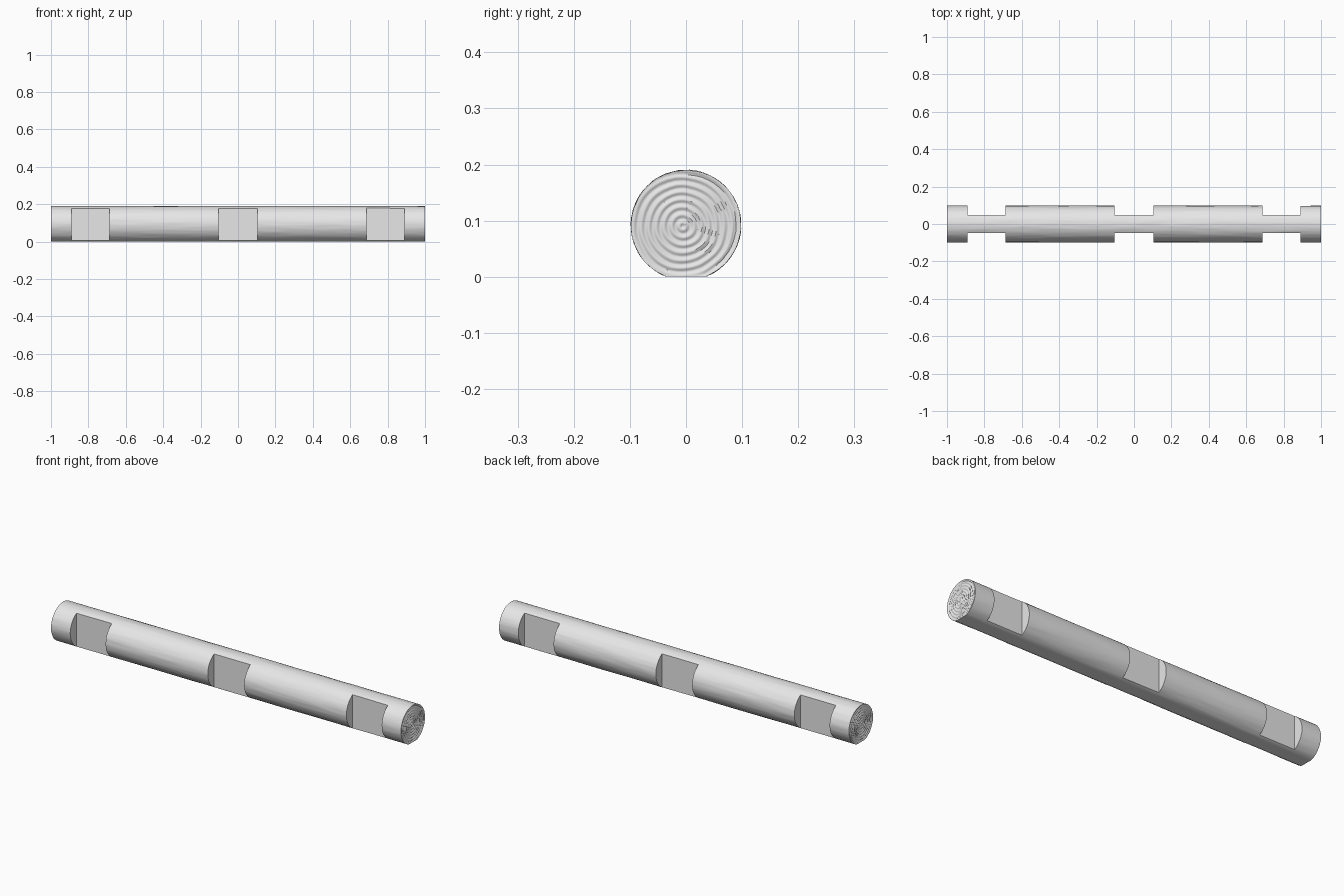
import bpy, bmesh, math
from mathutils import Vector, noise

RADIUS, AXIS_Z = 0.098, 0.092
SIDES, COLUMNS, RINGS = 96, 160, 48
RING_CENTRE = Vector((0, -0.006, 0.09))
RING_GAP, RING_DEPTH = 0.0135, 0.003

cube = bpy.data.objects.get("Cube")
if cube:
    bpy.data.objects.remove(cube, do_unlink=True)

wood = bpy.data.materials.new("pale grey wood")
wood.use_nodes = True
grey = (0.8, 0.8, 0.8, 1)
wood.diffuse_color = grey
wood.node_tree.nodes["Principled BSDF"].inputs["Base Color"].default_value = grey


def bark_point(x, angle):
    """Point on the log surface, with long grain and a flat underside."""
    c, s = math.cos(angle), math.sin(angle)
    grain = noise.noise(Vector((x * 5, c * 4, s * 4)))
    fine = noise.noise(Vector((x * 7, c * 12, s * 12 + 5)))
    r = RADIUS + 0.0008 * grain + 0.0008 * fine
    return Vector((x, r * c, max(0, AXIS_Z + r * s)))


def end_point(rim, t, side):
    """Point on a cut end, with growth rings sunk into it."""
    p = RING_CENTRE.lerp(Vector((0, rim.y, rim.z)), t)
    d = (p - RING_CENTRE).length + 0.002 * noise.noise(p * 25)
    wave = 0.5 + 0.5 * math.cos(math.tau * d / RING_GAP)
    fade = min(1, (1 - t) * 12)
    p.x = side * (1 - RING_DEPTH * wave * fade)
    return p


def bridge(bm, a, b):
    for i in range(SIDES):
        j = (i + 1) % SIDES
        bm.faces.new((a[i], a[j], b[j], b[i]))


# Log body
bm = bmesh.new()
angles = [math.tau * i / SIDES for i in range(SIDES)]
loops = [[bm.verts.new(bark_point(-1 + 2 * k / COLUMNS, a)) for a in angles]
         for k in range(COLUMNS + 1)]
for a, b in zip(loops, loops[1:]):
    bridge(bm, a, b)

# Ringed ends
for side, rim in ((-1, loops[0]), (1, loops[-1])):
    outer = rim
    for k in range(RINGS - 1, 0, -1):
        inner = [bm.verts.new(end_point(v.co, k / RINGS, side)) for v in rim]
        bridge(bm, outer, inner)
        outer = inner
    middle = bm.verts.new(end_point(rim[0].co, 0, side))
    for i in range(SIDES):
        bm.faces.new((outer[i], outer[(i + 1) % SIDES], middle))
bmesh.ops.recalc_face_normals(bm, faces=bm.faces)

mesh = bpy.data.meshes.new("notched_log")
bm.to_mesh(mesh)
bm.free()
mesh.materials.append(wood)
log = bpy.data.objects.new("notched_log", mesh)
bpy.context.collection.objects.link(log)

# Notches on the front and back
bm = bmesh.new()
for x in (-0.789, 0, 0.789):
    for y in (-0.147, 0.147):
        made = bmesh.ops.create_cube(bm, size=1)["verts"]
        width = 0.208 if x == 0 else 0.202
        bmesh.ops.scale(bm, vec=(width, 0.2, 0.5), verts=made)
        bmesh.ops.translate(bm, vec=(x, y, AXIS_Z), verts=made)
cut_mesh = bpy.data.meshes.new("notch_cutter")
bm.to_mesh(cut_mesh)
bm.free()
cut_mesh.materials.append(wood)
cutter = bpy.data.objects.new("notch_cutter", cut_mesh)
cutter.hide_render = True
bpy.context.collection.objects.link(cutter)

notch = log.modifiers.new("notches", "BOOLEAN")
notch.operation = "DIFFERENCE"
notch.solver = "EXACT"
notch.object = cutter
bpy.ops.object.select_all(action="DESELECT")
bpy.context.view_layer.objects.active = log
log.select_set(True)
bpy.ops.object.modifier_apply(modifier="notches")
bpy.data.objects.remove(cutter, do_unlink=True)
bpy.ops.object.shade_smooth_by_angle(angle=math.radians(35))
